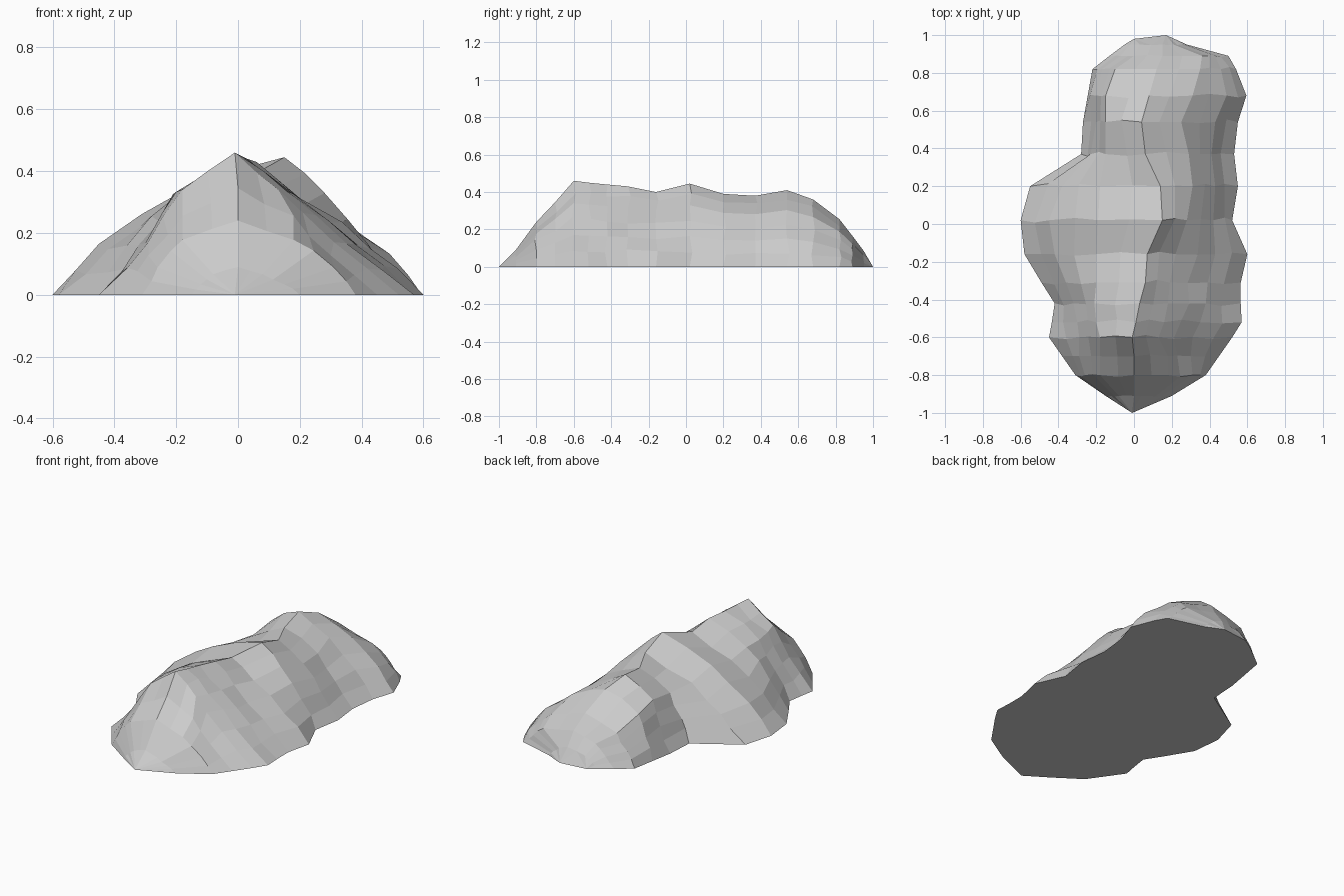
import bpy, bmesh, random

random.seed(4)

# Cross-sections front to back:
# y, left base, left low, left high, ridge x, ridge height, right high, right low, right base
sections = [
    (-0.91, -.15, -.12, -.08, .00, .09, .08, .15, .20),
    (-0.80, -.31, -.26, -.18, .00, .24, .18, .31, .38),
    (-0.70, -.38, -.29, -.18, .00, .345, .18, .30, .45),
    (-0.60, -.45, -.29, -.18, -.01, .46, .13, .31, .52),
    (-0.52, -.435, -.30, -.20, .01, .45, .16, .35, .57),
    (-0.42, -.42, -.32, -.21, .03, .44, .18, .38, .565),
    (-0.31, -.49, -.36, -.20, .06, .43, .19, .39, .565),
    (-0.16, -.58, -.42, -.20, .07, .40, .22, .43, .60),
    (0.02, -.60, -.45, -.19, .15, .445, .28, .42, .52),
    (0.20, -.55, -.38, -.18, .14, .39, .31, .43, .55),
    (0.37, -.28, -.23, -.15, .06, .38, .29, .41, .53),
    (0.54, -.27, -.20, -.15, .04, .41, .25, .43, .55),
    (0.68, -.245, -.20, -.15, .08, .36, .31, .49, .595),
    (0.82, -.22, -.17, -.10, .12, .255, .35, .46, .54),
    (0.89, -.13, -.07, .00, .15, .165, .36, .43, .50),
    (0.95, -.05, -.02, .03, .15, .085, .21, .25, .28),
]
LEVELS = (0, .37, .74, 1, .74, .37, 0)


def section_points(s):
    y, h = s[0], s[5]
    xs = s[1:5] + s[6:9]
    pts = [(x, y, h * k) for x, k in zip(xs, LEVELS)]
    # split each span and roughen it for a chipped stone look
    rough = min(1, h / .35)
    out = [pts[0]]
    for a, b in zip(pts, pts[1:]):
        mid = [(p + q) / 2 for p, q in zip(a, b)]
        mid[0] += rough * random.uniform(-.012, .012)
        mid[1] += rough * random.uniform(-.015, .015)
        mid[2] += rough * random.uniform(-.008, .016)
        out += [mid, b]
    return out


bm = bmesh.new()
rows = [[bm.verts.new(p) for p in section_points(s)] for s in sections]

# Faceted shell
for a, b in zip(rows, rows[1:]):
    for i in range(len(a) - 1):
        bm.faces.new((a[i], a[i + 1], b[i + 1], b[i]))

# Front point and blunt rear edge
front = bm.verts.new((-.01, -1, 0))
rear = [bm.verts.new(p) for p in ((.00, .98, 0), (.17, 1, 0))]
a, b = rows[0], rows[-1]
for i in range(len(a) - 1):
    bm.faces.new((front, a[i + 1], a[i]))
    bm.faces.new((b[i], b[i + 1], rear[0 if i < 5 else 1]))
bm.faces.new((b[5], rear[1], rear[0]))

# Flat underside
left = [r[0] for r in rows]
right = [r[-1] for r in reversed(rows)]
bm.faces.new([front] + left + rear + right)

bmesh.ops.recalc_face_normals(bm, faces=bm.faces)
mesh = bpy.data.meshes.new("rock_mound")
bm.to_mesh(mesh)
bm.free()
rock = bpy.data.objects.new("rock_mound", mesh)
bpy.context.collection.objects.link(rock)
